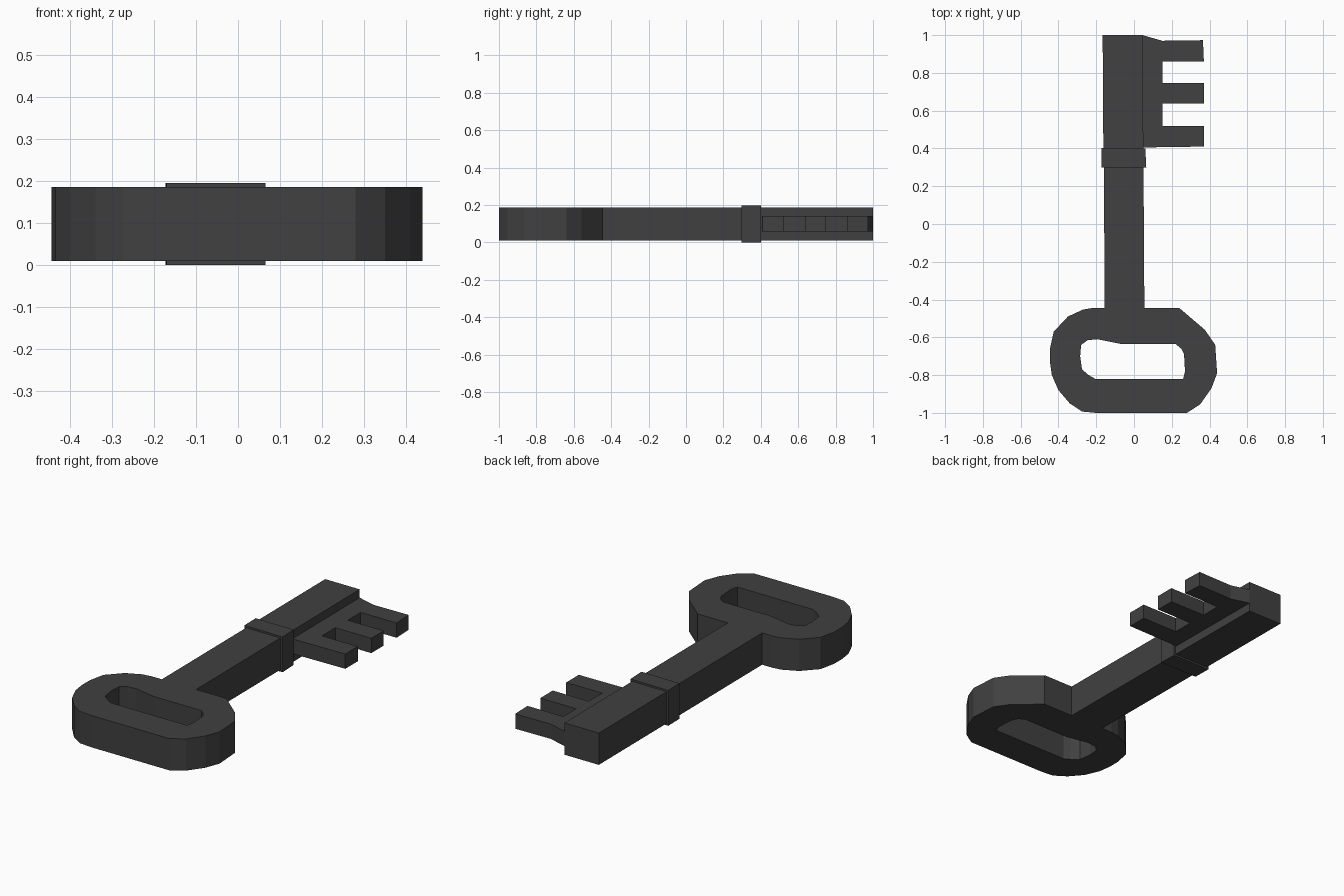
import bpy
import bmesh

if "Cube" in bpy.data.objects:
    bpy.data.objects.remove(bpy.data.objects["Cube"])

iron = bpy.data.materials.new("dark iron")
iron.diffuse_color = (0.052, 0.052, 0.052, 1)
iron.use_nodes = True
iron.node_tree.nodes["Principled BSDF"].inputs["Base Color"].default_value = iron.diffuse_color


def prism(name, loops, z0, z1):
    """Extrude an outline (first loop) with optional holes from z0 to z1."""
    bm = bmesh.new()
    edges = []
    for loop in loops:
        vs = [bm.verts.new((x, y, z0)) for x, y in loop]
        edges += [bm.edges.new((a, b)) for a, b in zip(vs, vs[1:] + vs[:1])]
    bmesh.ops.triangle_fill(bm, edges=edges, use_beauty=True, normal=(0, 0, 1))
    ext = bmesh.ops.extrude_face_region(bm, geom=bm.faces[:], use_keep_orig=True)
    top = [g for g in ext["geom"] if isinstance(g, bmesh.types.BMVert)]
    bmesh.ops.translate(bm, verts=top, vec=(0, 0, z1 - z0))
    bmesh.ops.dissolve_limit(bm, angle_limit=0.005, verts=bm.verts[:], edges=bm.edges[:])
    bmesh.ops.recalc_face_normals(bm, faces=bm.faces[:])
    me = bpy.data.meshes.new(name)
    bm.to_mesh(me)
    bm.free()
    me.materials.append(iron)
    ob = bpy.data.objects.new(name, me)
    bpy.context.collection.objects.link(ob)
    return ob


# Handle loop and lower shaft in one outline, with the slot as a hole
outer = [(-0.16, 0.35), (-0.155, -0.445), (-0.22, -0.445), (-0.27, -0.453), (-0.35, -0.49),
         (-0.425, -0.57), (-0.445, -0.66), (-0.445, -0.73), (-0.435, -0.80), (-0.40, -0.88),
         (-0.34, -0.95), (-0.275, -0.993), (-0.2, -1.0), (0.28, -1.0), (0.35, -0.955),
         (0.41, -0.87), (0.44, -0.79), (0.43, -0.64), (0.375, -0.56), (0.24, -0.445),
         (0.055, -0.445), (0.05, 0.35)]
slot = [(-0.28, -0.64), (-0.245, -0.615), (-0.195, -0.61), (-0.07, -0.635), (0.22, -0.635),
        (0.25, -0.66), (0.265, -0.69), (0.27, -0.78), (0.26, -0.82), (-0.205, -0.82),
        (-0.24, -0.80), (-0.275, -0.77), (-0.285, -0.70)]
prism("handle_and_shaft", [outer, slot], 0.01, 0.186)

# Upper shaft beyond the collar
prism("shaft_tip", [[(-0.162, 0.35), (0.05, 0.35), (0.045, 1.0), (-0.166, 1.0)]], 0.01, 0.186)

# Raised collar
prism("collar", [[(-0.171, 0.3), (0.065, 0.298), (0.06, 0.4), (-0.173, 0.402)]], 0, 0.196)

# Thin toothed bit
bit = [(0.03, 0.405), (0.37, 0.41)]
for y0, y1 in ((0.52, 0.638), (0.747, 0.86)):
    bit += [(0.37, y0), (0.15, y0), (0.15, y1), (0.37, y1)]
bit += [(0.365, 0.973), (0.15, 0.97), (0.045, 1.0), (0.03, 1.0)]
prism("toothed_bit", [bit], 0.058, 0.14)
